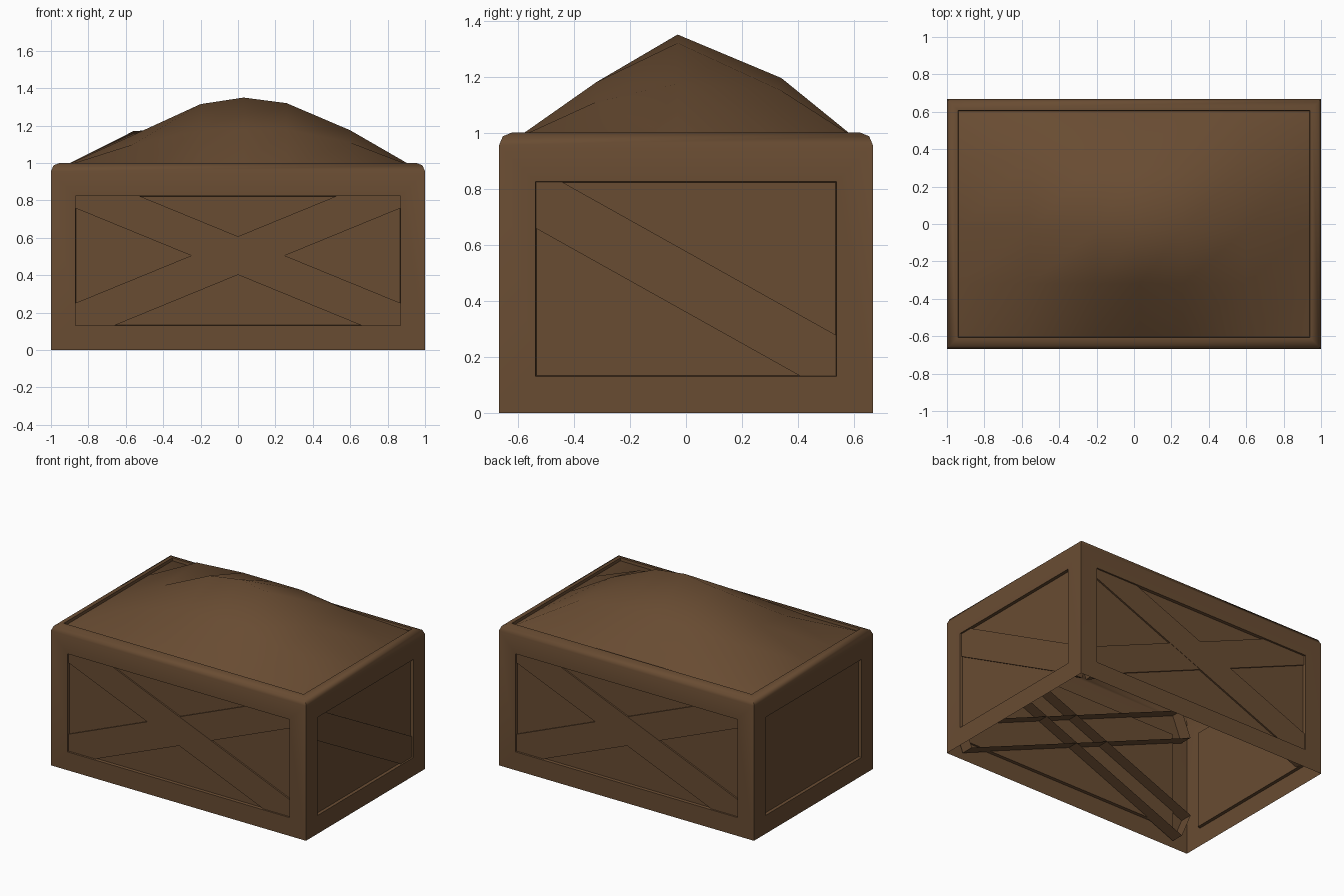
import bpy, bmesh, math
from mathutils import Matrix, Vector

if "Cube" in bpy.data.objects:
    bpy.data.objects.remove(bpy.data.objects["Cube"])

wood = bpy.data.materials.new("brown wood")
wood.diffuse_color = (0.140, 0.072, 0.032, 1)
wood.use_nodes = True
wood.node_tree.nodes["Principled BSDF"].inputs["Base Color"].default_value = wood.diffuse_color

HX, HY, H = 1.0, 0.667, 1.0


def finish(name, bm, smooth_angle=None):
    me = bpy.data.meshes.new(name)
    bm.to_mesh(me)
    bm.free()
    me.materials.append(wood)
    ob = bpy.data.objects.new(name, me)
    bpy.context.collection.objects.link(ob)
    if smooth_angle:
        bpy.ops.object.select_all(action='DESELECT')
        ob.select_set(True)
        bpy.context.view_layer.objects.active = ob
        bpy.ops.object.shade_smooth_by_angle(angle=math.radians(smooth_angle))
    return ob


# Crate shell: open bottom, rounded top rim, recessed side panels
bm = bmesh.new()
bmesh.ops.create_cube(bm, size=1, matrix=Matrix.Translation((0, 0, H / 2)) @ Matrix.Diagonal((2 * HX, 2 * HY, H, 1)))
bm.normal_update()
bmesh.ops.delete(bm, geom=[f for f in bm.faces if f.normal.z < -0.9], context='FACES')
rim = [e for e in bm.edges if all(v.co.z > 0.99 for v in e.verts)]
bmesh.ops.bevel(bm, geom=rim, offset=0.045, segments=2, profile=0.5, affect='EDGES')
bm.normal_update()
walls = [f for f in bm.faces if abs(f.normal.z) < 0.01]
top = [f for f in bm.faces if f.normal.z > 0.99]
bmesh.ops.inset_individual(bm, faces=walls, thickness=0.13, use_even_offset=True)
bmesh.ops.inset_individual(bm, faces=walls, thickness=0.003, depth=-0.02, use_even_offset=True)
bmesh.ops.inset_individual(bm, faces=top, thickness=0.015, use_even_offset=True)
bmesh.ops.inset_individual(bm, faces=top, thickness=0.002, depth=-0.02, use_even_offset=True)
bmesh.ops.delete(bm, geom=top, context='FACES')
finish("crate_shell", bm, 50)


# Diagonal braces: open-backed boards set into the wall panels
def brace(name, wall_angle, wall_dist, slope, length, z, recess):
    bm = bmesh.new()
    bmesh.ops.create_cube(bm, size=1, matrix=Matrix.Diagonal((length, 0.09, 0.19, 1)))
    bm.normal_update()
    bmesh.ops.delete(bm, geom=[f for f in bm.faces if f.normal.y > 0.9], context='FACES')
    m = (Matrix.Rotation(math.radians(wall_angle), 4, 'Z')
         @ Matrix.Translation((0, -wall_dist + recess + 0.045, z))
         @ Matrix.Rotation(math.radians(slope), 4, 'Y'))
    bmesh.ops.transform(bm, matrix=m, verts=bm.verts)
    finish(name, bm)


for side, ang in (("front", 0), ("back", 180)):
    brace(side + "_brace_down", ang, HY, 22.3, 1.97, 0.505, 0.009)
    brace(side + "_brace_up", ang, HY, -22.3, 1.97, 0.505, 0.011)
brace("right_brace", 90, HX, 29.2, 1.38, 0.468, 0.01)

# Heaped contents: coarse smooth mound
xs = [-0.938, -0.56, -0.2, 0.03, 0.26, 0.6, 0.938]
ys = [-0.605, -0.32, -0.03, 0.34, 0.605]
E = 0.98
rows = [[E] * 7,
        [E, 1.10, 1.175, 1.18, 1.18, 1.11, E],
        [E, 1.15, 1.315, 1.35, 1.32, 1.175, E],
        [E, 1.17, 1.195, 1.195, 1.195, 1.15, E],
        [E] * 7]
bm = bmesh.new()
grid = [[bm.verts.new((x, y, z)) for x, z in zip(xs, row)] for y, row in zip(ys, rows)]
for j in range(len(ys) - 1):
    for i in range(len(xs) - 1):
        bm.faces.new((grid[j][i], grid[j][i + 1], grid[j + 1][i + 1], grid[j + 1][i]))
finish("heap", bm, 60)
